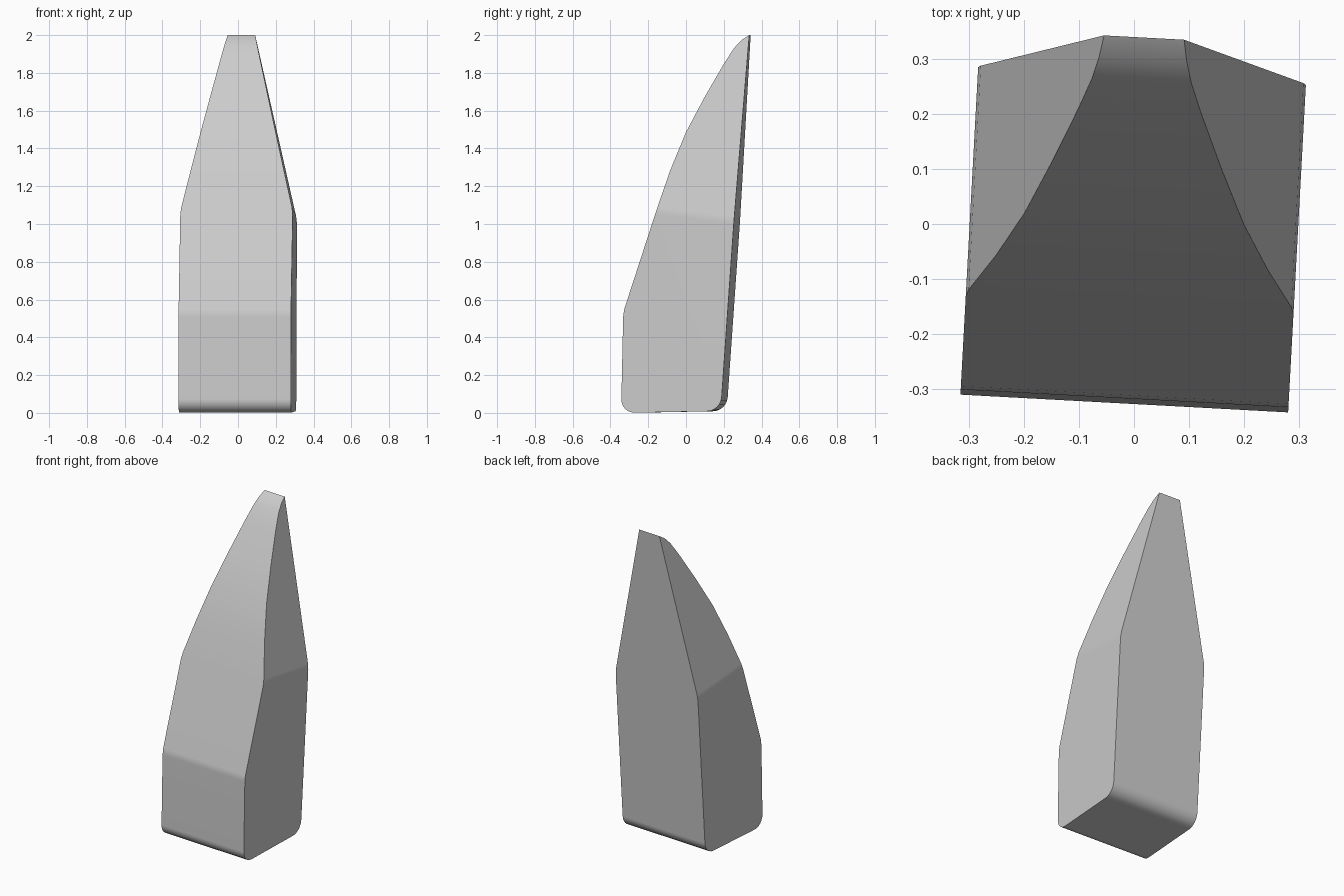
import bpy, bmesh, math
from mathutils import Matrix, Vector

cube = bpy.data.objects.get("Cube")
if cube:
    bpy.data.objects.remove(cube)

HALF_WIDTH = 0.298
TAPER = 0.228      # inward slope of the upper flanks
BLEND = 0.02       # half height of the soft crease

# Side profile (y, z): base, upright back, curved front
PROFILE = [(-0.328, 0.0), (0.2, 0.01), (0.339, 2.0), (0.3, 1.975), (0.26, 1.932),
           (0.205, 1.845), (0.107, 1.672), (0.01, 1.485), (-0.07, 1.285),
           (-0.135, 1.09), (-0.148, 1.05), (-0.311, 0.55), (-0.317, 0.51)]


def crease_height(y):
    return 1.053 - 0.12 * y


def material(name, colour):
    mat = bpy.data.materials.new(name)
    mat.use_nodes = True
    mat.diffuse_color = colour
    mat.node_tree.nodes["Principled BSDF"].inputs["Base Color"].default_value = colour
    return mat


# Extrude the profile across the full width
bm = bmesh.new()
face = bm.faces.new([bm.verts.new((-HALF_WIDTH, y, z)) for y, z in PROFILE])
extruded = bmesh.ops.extrude_face_region(bm, geom=[face])["geom"]
bmesh.ops.translate(bm, vec=(2 * HALF_WIDTH, 0, 0),
                    verts=[v for v in extruded if isinstance(v, bmesh.types.BMVert)])
bmesh.ops.recalc_face_normals(bm, faces=bm.faces)

# Round the two bottom edges
bottom = [e for e in bm.edges if all(v.co.z < 0.05 for v in e.verts)
          and abs(e.verts[0].co.x - e.verts[1].co.x) > 0.1]
bmesh.ops.bevel(bm, geom=bottom, offset=0.072, segments=6, profile=0.5, affect="EDGES")

# Cut the crease, then draw the upper flanks inward
for shift in (-BLEND, BLEND):
    bmesh.ops.bisect_plane(bm, geom=bm.verts[:] + bm.edges[:] + bm.faces[:],
                           plane_co=(0, 0, crease_height(0) + shift),
                           plane_no=Vector((0, 0.12, 1)).normalized())
for v in bm.verts:
    rise = v.co.z - crease_height(v.co.y)
    if rise > BLEND - 0.001:
        inset = TAPER * rise
    else:
        inset = 0
    v.co.x = math.copysign(HALF_WIDTH - inset, v.co.x)

# Slight twist of the whole piece
bmesh.ops.transform(bm, matrix=Matrix.Rotation(math.radians(-3.1), 4, "Z"), verts=bm.verts)

mesh = bpy.data.meshes.new("wedge_body")
bm.to_mesh(mesh)
bm.free()
body = bpy.data.objects.new("wedge_body", mesh)
bpy.context.collection.objects.link(body)
mesh.materials.append(material("plain_grey", (0.6, 0.6, 0.6, 1)))

# Smooth shading with sharp corners and flat large faces
bpy.ops.object.select_all(action="DESELECT")
body.select_set(True)
bpy.context.view_layer.objects.active = body
bpy.ops.object.shade_smooth_by_angle(angle=math.radians(30))
normals = body.modifiers.new("flat_faces", "WEIGHTED_NORMAL")
normals.keep_sharp = True
